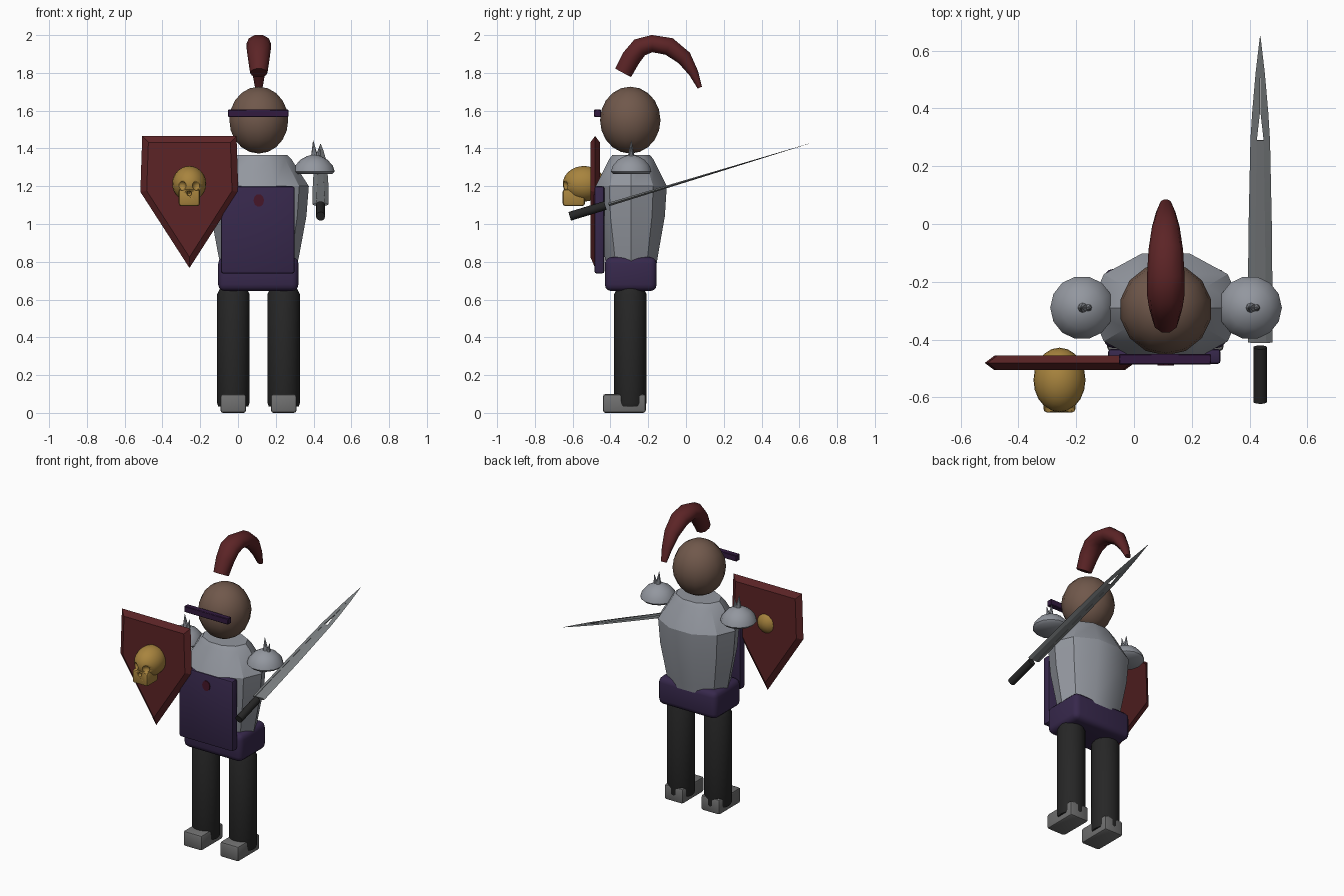
import bpy, bmesh, math
from mathutils import Vector, Matrix

cube = bpy.data.objects.get("Cube")
if cube:
    bpy.data.objects.remove(cube, do_unlink=True)


def material(name, *rgb):
    """Flat material from display values 0-255, stored as linear."""
    lin = [((c / 255 + 0.055) / 1.055) ** 2.4 for c in rgb] + [1]
    m = bpy.data.materials.new(name)
    m.use_nodes = True
    m.diffuse_color = lin
    m.node_tree.nodes["Principled BSDF"].inputs["Base Color"].default_value = lin
    return m


STEEL = material("steel", 147, 151, 159)
BLADE = material("blade_grey", 122, 126, 128)
SKIN = material("brown", 112, 88, 75)
RED = material("dark_red", 92, 36, 38)
PURPLE = material("purple", 55, 40, 76)
PLUM = material("plum", 50, 26, 62)
BLACK = material("black", 38, 38, 38)
BOOT = material("boot_grey", 112, 112, 112)
GOLD = material("gold", 168, 132, 62)
GEM = material("maroon", 70, 22, 40)

CX, CY = 0.11, -0.29  # body axis


def finish(name, bm, mat, angle=40):
    bmesh.ops.recalc_face_normals(bm, faces=bm.faces[:])
    me = bpy.data.meshes.new(name)
    bm.to_mesh(me)
    bm.free()
    me.materials.append(mat)
    ob = bpy.data.objects.new(name, me)
    bpy.context.collection.objects.link(ob)
    bpy.ops.object.select_all(action="DESELECT")
    ob.select_set(True)
    bpy.context.view_layer.objects.active = ob
    bpy.ops.object.shade_smooth_by_angle(angle=math.radians(angle))
    return ob


def box(name, mat, lo, hi, bevel=0.0, segments=2):
    lo, hi = Vector(lo), Vector(hi)
    bm = bmesh.new()
    bmesh.ops.create_cube(bm, size=1)
    for v in bm.verts:
        v.co = (lo + hi) / 2 + v.co * (hi - lo)
    if bevel:
        bmesh.ops.bevel(bm, geom=bm.edges[:], offset=bevel, segments=segments,
                        profile=0.5, affect="EDGES")
    return finish(name, bm, mat)


def ball(name, mat, centre, radii, u=16, v=10):
    bm = bmesh.new()
    bmesh.ops.create_uvsphere(bm, u_segments=u, v_segments=v, radius=1)
    bmesh.ops.transform(bm, matrix=Matrix.Translation(centre) @ Matrix.Diagonal((*radii, 1)),
                        verts=bm.verts[:])
    return finish(name, bm, mat)


def loft(name, mat, rings, angle=40):
    """Skin closed rings of points and cap both ends."""
    bm = bmesh.new()
    loops = [[bm.verts.new(p) for p in r] for r in rings]
    n = len(loops[0])
    for a, b in zip(loops, loops[1:]):
        for i in range(n):
            j = (i + 1) % n
            bm.faces.new((a[i], a[j], b[j], b[i]))
    bm.faces.new(loops[0])
    bm.faces.new(loops[-1])
    return finish(name, bm, mat, angle)


def ellipse(centre, rx, ry, sides, u=Vector((1, 0, 0)), v=Vector((0, 1, 0))):
    steps = [math.tau * i / sides for i in range(sides)]
    return [Vector(centre) + u * rx * math.cos(t) + v * ry * math.sin(t) for t in steps]


def tube(name, mat, a, b, ra, rb, sides=16):
    """Straight tube or cone between two points."""
    a, b = Vector(a), Vector(b)
    u = (b - a).orthogonal().normalized()
    v = (b - a).normalized().cross(u)
    return loft(name, mat, [ellipse(a, ra, ra, sides, u, v), ellipse(b, rb, rb, sides, u, v)])


# Torso and hips
torso = [(0.72, 0.19, 0.13), (0.84, 0.215, 0.15), (1.04, 0.252, 0.187), (1.2, 0.265, 0.198),
         (1.34, 0.175, 0.125), (1.365, 0.15, 0.105)]
loft("torso", STEEL, [ellipse((CX, CY, z), rx, ry, 10) for z, rx, ry in torso], 30)
box("hips", PURPLE, (-0.105, -0.43, 0.645), (0.32, -0.155, 0.825), 0.035, 3)

# Chest plate with its round stud
box("chest_plate", PURPLE, (-0.09, -0.485, 0.738), (0.3, -0.432, 1.2), 0.012)
y_axis, z_axis = Vector((0, 1, 0)), Vector((0, 0, 1))
loft("chest_stud", GEM, [ellipse((CX, y, 1.125), 0.028, 0.034, 10, v=z_axis)
                         for y in (-0.49, -0.482)])

# Legs and boots
for side, x in (("right", -0.025), ("left", 0.242)):
    leg = [(0.035, 0.08), (0.05, 0.085), (0.63, 0.085), (0.66, 0.07)]
    loft(side + "_leg", BLACK, [ellipse((x, -0.295, z), r, r, 16) for z, r in leg])
    box(side + "_boot", BOOT, (x - 0.068, -0.44, 0), (x + 0.068, -0.213, 0.1), 0.014)

# Head and visor bar
ball("head", SKIN, (CX, -0.295, 1.55), (0.16, 0.16, 0.177), 14, 10)
box("visor_bar", PLUM, (-0.052, -0.486, 1.566), (0.267, -0.45, 1.605), 0.003, 1)

# Curved plume: y, z, half width, half thickness
plume = [(-0.333, 1.8, 0.046, 0.05), (-0.29, 1.88, 0.058, 0.053), (-0.245, 1.935, 0.065, 0.053),
         (-0.18, 1.955, 0.065, 0.048), (-0.09, 1.94, 0.06, 0.05), (-0.01, 1.88, 0.048, 0.043),
         (0.04, 1.8, 0.034, 0.027), (0.073, 1.722, 0.02, 0.013)]
path = [Vector((CX, y, z)) for y, z, _, _ in plume]
rings = []
for i, p in enumerate(path):
    tangent = (path[min(i + 1, len(path) - 1)] - path[max(i - 1, 0)]).normalized()
    side = Vector((1, 0, 0))
    rings.append(ellipse(p, plume[i][2], plume[i][3], 10, side, tangent.cross(side)))
loft("plume", RED, rings, 50)

# Shoulder domes with spikes
dome = [(1.264, 0.096), (1.278, 0.11), (1.308, 0.1), (1.34, 0.072), (1.36, 0.036), (1.366, 0.008)]
for side, x in (("right", -0.18), ("left", 0.402)):
    loft(side + "_shoulder", STEEL, [ellipse((x, CY, z), r, r, 14) for z, r in dome], 50)
    tube(side + "_spike", STEEL, (x + 0.004, CY, 1.34), (x - 0.004, CY, 1.442), 0.022, 0.001, 8)
    tube(side + "_small_spike", STEEL, (x + 0.018, CY, 1.34), (x + 0.032, CY, 1.415), 0.017, 0.001, 8)

# Shield: outline shrunk toward its middle on the front and back faces
outline = [(-0.507, 1.466), (-0.008, 1.466), (0.002, 1.17), (-0.257, 0.767), (-0.517, 1.17)]
mid = Vector((-0.257, 1.21))


def shield_ring(y, k):
    pts = [mid + (Vector(p) - mid) * k for p in outline]
    return [Vector((p.x, y, p.y)) for p in pts]


loft("shield", RED, [shield_ring(-0.506, 0.87), shield_ring(-0.481, 1),
                     shield_ring(-0.456, 0.87)], 10)

# Skull boss with carved sockets
SX = -0.258
skull = [ball("skull_cranium", GOLD, (SX, -0.54, 1.213), (0.09, 0.112, 0.094), 20, 14),
         box("skull_jaw", GOLD, (SX - 0.056, -0.653, 1.095), (SX + 0.056, -0.535, 1.185), 0.014)]
sockets = [(SX - 0.042, 1.203, 0.027), (SX + 0.042, 1.203, 0.027), (SX, 1.162, 0.013)]
for x, z, r in sockets:
    cutter = ball("socket_cutter", GOLD, (x, -0.652, z), (r, 0.03, r), 12, 8)
    cutter.hide_render = True
    for part in skull:
        bpy.context.view_layer.objects.active = part
        mod = part.modifiers.new("socket", "BOOLEAN")
        mod.operation, mod.solver, mod.object = "DIFFERENCE", "EXACT", cutter
        bpy.ops.object.modifier_apply(modifier=mod.name)
    bpy.data.objects.remove(cutter, do_unlink=True)

# Sword: grip, two edge strips and a central fuller, tilted up toward the back
base, tip = Vector((0.437, -0.41, 1.103)), Vector((0.437, 0.65, 1.425))
along = (tip - base).normalized()
up = Vector((1, 0, 0)).cross(along)
length = (tip - base).length
tube("sword_grip", BLACK, base - along * 0.215, base - along * 0.018, 0.024, 0.024, 14)


def on_blade(x, t, h):
    return base + Vector((x, 0, 0)) + along * t * length + up * h


edge = [(0, 0.043, 0.021), (0.35, 0.041, 0.017), (0.66, 0.034, 0.012), (0.75, 0.028, 0.001),
        (0.88, 0.016, 0), (1, 0.001, 0)]
for side, s in (("right", -1), ("left", 1)):
    strips = []
    for t, outer, inner in edge:
        h = 0.009 * (1 - t) + 0.0005
        strips.append([on_blade(s * outer, t, 0), on_blade(s * inner, t, h),
                       on_blade(s * inner, t, -h)])
    loft("blade_edge_" + side, BLADE, strips, 20)
fuller = []
for t, w in ((0, 0.021), (0.35, 0.017), (0.66, 0.012)):
    h = 0.005 * (1 - t) + 0.001
    fuller.append([on_blade(a * w, t, b * h) for a, b in ((-1, -1), (1, -1), (1, 1), (-1, 1))])
loft("blade_fuller", BLADE, fuller, 20)
